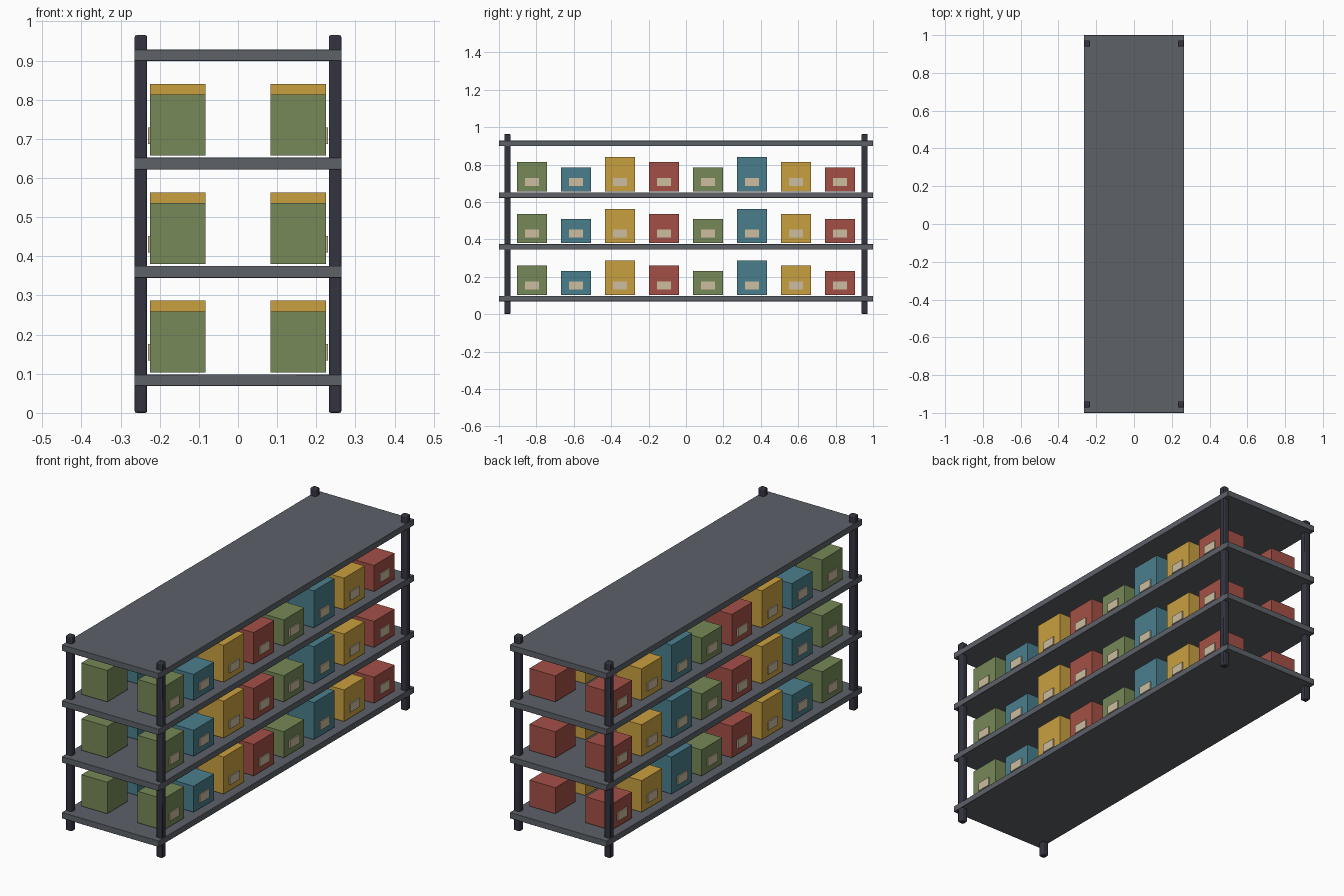
import bpy

cube = bpy.data.objects.get("Cube")
if cube:
    bpy.data.objects.remove(cube, do_unlink=True)


def material(name, rgb):
    """Flat material from 0-255 display values, stored as linear colour."""
    linear = [((c / 255 + 0.055) / 1.055) ** 2.4 for c in rgb]
    mat = bpy.data.materials.new(name)
    mat.use_nodes = True
    mat.diffuse_color = (*linear, 1)
    bsdf = next(n for n in mat.node_tree.nodes if n.type == "BSDF_PRINCIPLED")
    bsdf.inputs["Base Color"].default_value = (*linear, 1)
    bsdf.inputs["Roughness"].default_value = 0.7
    return mat


def block(name, centre, size, mat, bevel=0):
    """Box with an optional small chamfer."""
    bpy.ops.mesh.primitive_cube_add(size=1, location=centre)
    obj = bpy.context.object
    obj.name = name
    obj.scale = size
    bpy.ops.object.transform_apply(location=False, rotation=False, scale=True)
    obj.data.materials.append(mat)
    if bevel:
        mod = obj.modifiers.new("soft_edges", "BEVEL")
        mod.width = bevel
        mod.segments = 2
        bpy.ops.object.shade_smooth_by_angle()
    return obj


shelf_grey = material("shelf_grey", (93, 98, 105))
post_dark = material("post_dark", (52, 52, 64))
label_cream = material("label_cream", (205, 189, 160))
box_colours = [
    material("box_green", (118, 137, 87)),
    material("box_teal", (74, 127, 140)),
    material("box_gold", (202, 160, 64)),
    material("box_red", (164, 80, 70)),
]
box_heights = [0.156, 0.129, 0.183]

SHELF_GAP = 0.2767
SHELF_THICK = 0.03
BOX_STEP = 0.2353

# Corner posts
for side, x in (("left", 0.248), ("right", -0.248)):
    for end, y in (("front", -0.955), ("back", 0.955)):
        block(f"{end}_{side}_post", (x, y, 0.4825), (0.032, 0.032, 0.965),
              post_dark, 0.005)

# Shelves, with two rows of labelled boxes on all but the top one
for level in range(4):
    z = 0.0835 + level * SHELF_GAP
    block(f"shelf_{level + 1}", (0, 0, z), (0.53, 2, SHELF_THICK), shelf_grey, 0.002)
    if level == 3:
        break
    base = z + SHELF_THICK / 2 + 0.005
    for side, sign in (("left", 1), ("right", -1)):
        for i in range(8):
            y = (i - 3.5) * BOX_STEP
            height = box_heights[i % 3]
            tag = f"{side}_{level + 1}_{i + 1}"
            block(f"box_{tag}", (sign * 0.154, y, base + height / 2),
                  (0.141, 0.16, height), box_colours[i % 4])
            block(f"label_{tag}", (sign * 0.2275, y, base + 0.051),
                  (0.006, 0.075, 0.042), label_cream)
